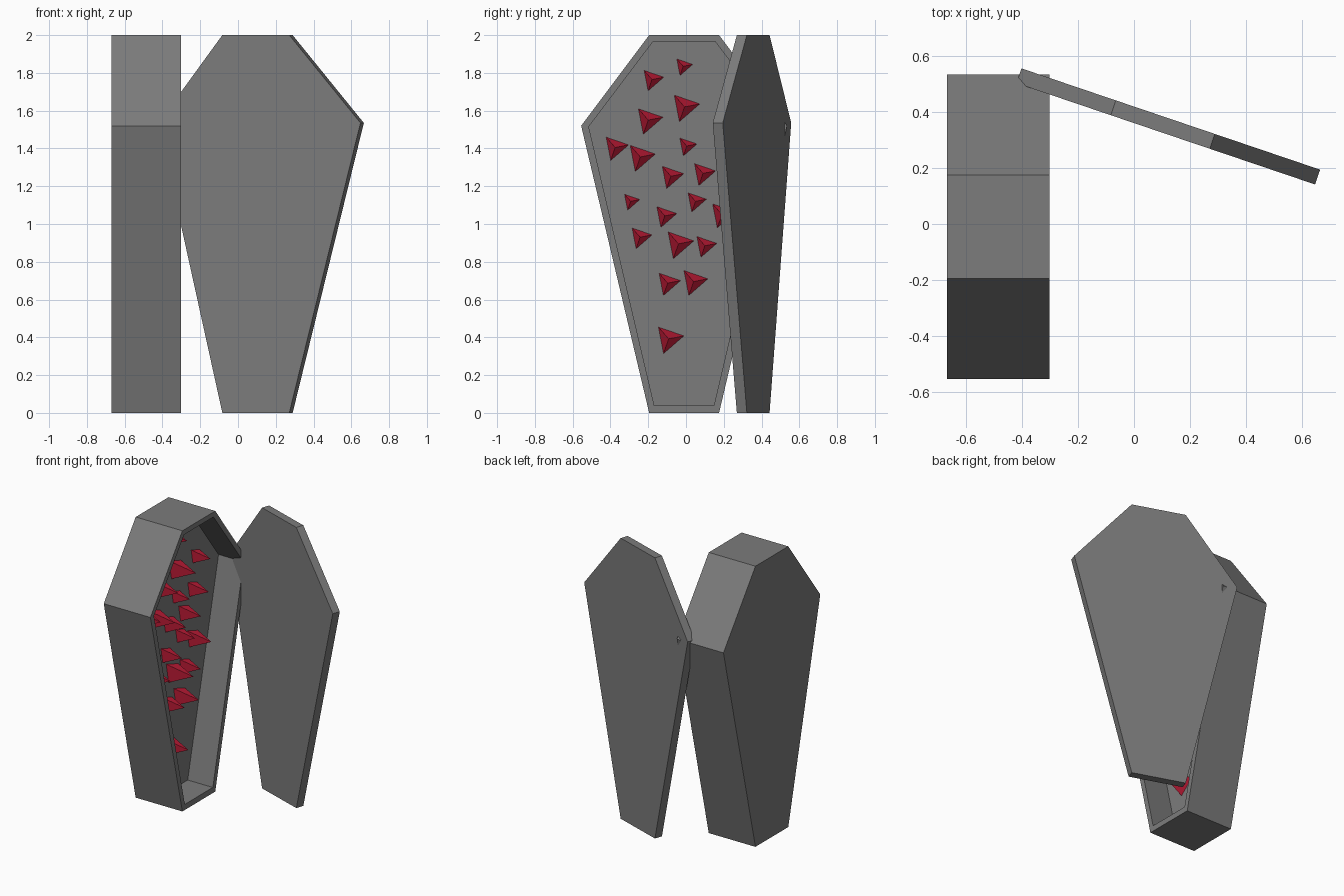
import bpy, bmesh
from math import cos, sin, radians
from mathutils import Vector

if "Cube" in bpy.data.objects:
    bpy.data.objects.remove(bpy.data.objects["Cube"])


def make_material(name, colour):
    mat = bpy.data.materials.new(name)
    mat.diffuse_color = colour
    mat.use_nodes = True
    mat.node_tree.nodes["Principled BSDF"].inputs["Base Color"].default_value = mat.diffuse_color
    return mat


def make_object(name, bm, mat):
    bmesh.ops.recalc_face_normals(bm, faces=bm.faces)
    me = bpy.data.meshes.new(name)
    bm.to_mesh(me)
    bm.free()
    ob = bpy.data.objects.new(name, me)
    bpy.context.collection.objects.link(ob)
    me.materials.append(mat)
    return ob


def loft(bm, rings):
    """Join equal rings of points with quads and cap both ends."""
    vs = [[bm.verts.new(p) for p in r] for r in rings]
    n = len(vs[0])
    for a, b in zip(vs, vs[1:]):
        for i in range(n):
            j = (i + 1) % n
            bm.faces.new((a[i], a[j], b[j], b[i]))
    bm.faces.new(vs[0])
    bm.faces.new(vs[-1])


iron = make_material("dark_grey", (.2, .2, .2, 1))
red = make_material("red", (.7, .015, .05, 1))

# Coffin body: hexagonal box hollowed from its +x side
outer = [(-.195, 0), (.175, 0), (.535, 1.52), (.175, 2), (-.195, 2), (-.555, 1.52)]
inner = [(-.168, .04), (.148, .04), (.495, 1.515), (.155, 1.965), (-.175, 1.965), (-.515, 1.515)]
bm = bmesh.new()
loft(bm, [[(x, y, z) for y, z in prof]
          for x, prof in ((-.67, outer), (-.302, outer), (-.302, inner), (-.50, inner))])
make_object("coffin_body", bm, iron)

# Lid: hexagonal plate swung open, hinge corner chamfered on the inside
start = Vector((-.403, .557, 0))
along = Vector((.947, -.321, 0)).normalized()
out = Vector((-along.y, along.x, 0))
lid = [(.357, 0), (.731, 0), (1.129, 1.535), (.731, 2), (.357, 2), (0, 1.535)]


def lid_point(u, depth, z):
    return start + along * u - out * depth + Vector((0, 0, z))


bm = bmesh.new()
loft(bm, [[lid_point(u, d, z) for u, z in lid] for d in (0, .056)])
cut_dir = lid_point(.0375, .056, 0) - lid_point(0, .034, 0)
normal = cut_dir.cross(Vector((0, 0, 1)))
if normal.dot(along) > 0:
    normal.negate()
bmesh.ops.bisect_plane(bm, geom=bm.verts[:] + bm.edges[:] + bm.faces[:],
                       plane_co=lid_point(0, .034, 0), plane_no=normal, clear_outer=True)
bmesh.ops.holes_fill(bm, edges=[e for e in bm.edges if e.is_boundary])
make_object("coffin_lid", bm, iron)

# Spikes: three-sided pyramids on the back wall (y, z, radius)
spikes = [
    (-.18, 1.765, .064), (-.015, 1.835, .052), (-.008, 1.62, .083), (-.2, 1.55, .08),
    (-.375, 1.405, .073), (-.242, 1.355, .082), (.004, 1.413, .056), (-.08, 1.253, .07),
    (.09, 1.268, .069), (-.293, 1.12, .05), (-.112, 1.043, .065), (.05, 1.12, .06),
    (.19, 1.05, .075), (-.243, .93, .065), (-.04, .895, .084), (.1, .885, .065),
    (-.097, .687, .07), (.04, .695, .078), (-.092, .392, .083),
    (.225, 1.62, .06), (.19, 1.40, .065)]
bm = bmesh.new()
for y, z, r in spikes:
    base = [bm.verts.new((-.502, y + r * cos(radians(a)), z + r * sin(radians(a))))
            for a in (11, 131, 251)]
    tip = bm.verts.new((-.50 + 2.1 * r, y, z))
    bm.faces.new(base)
    for i in range(3):
        bm.faces.new((base[i], base[(i + 1) % 3], tip))
make_object("spikes", bm, red)
